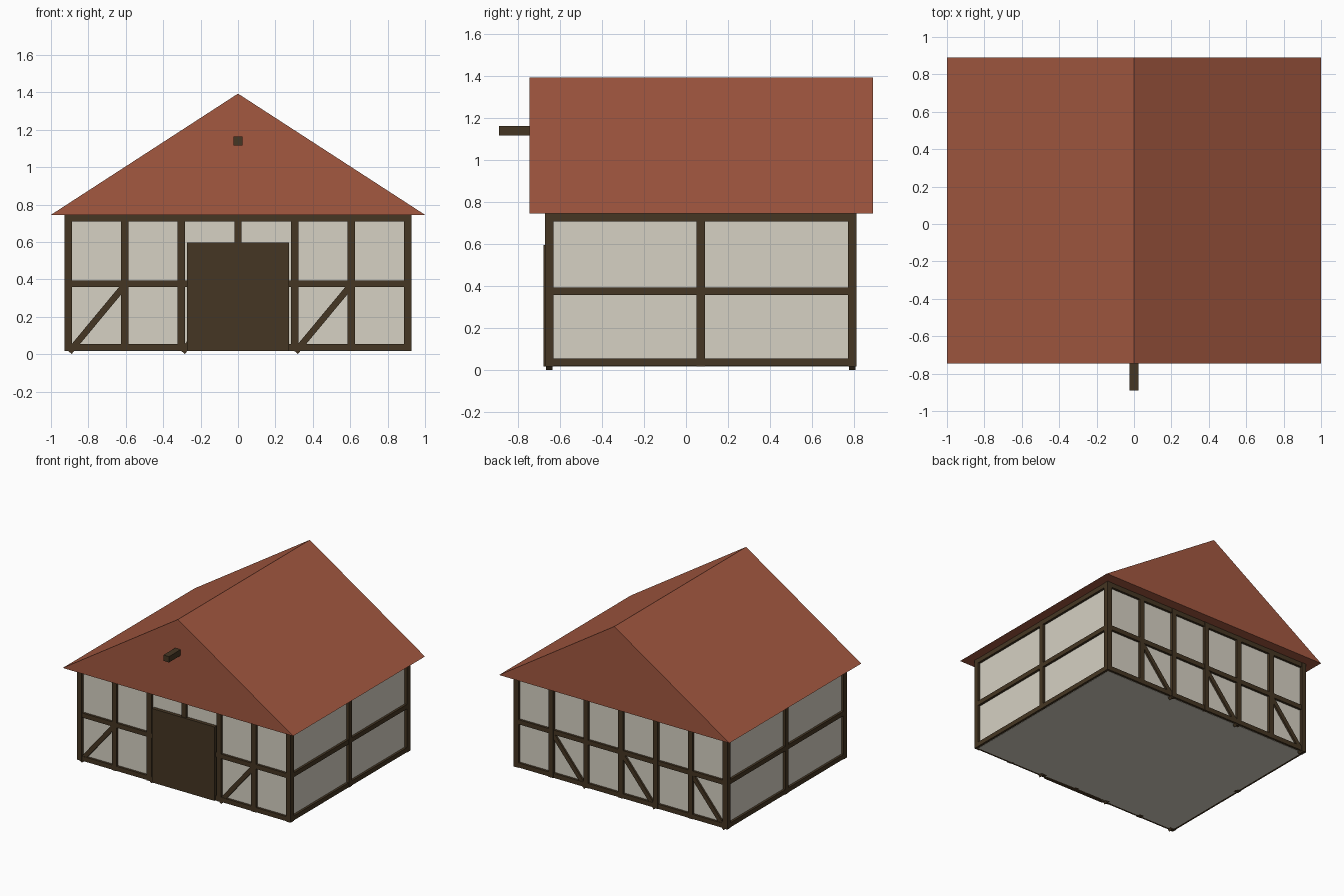
import bpy, bmesh, math
from mathutils import Matrix, Vector

if "Cube" in bpy.data.objects:
    bpy.data.objects.remove(bpy.data.objects["Cube"])


def material(name, hex_colour):
    def lin(c):
        return c / 12.92 if c <= 0.04045 else ((c + 0.055) / 1.055) ** 2.4
    m = bpy.data.materials.new(name)
    m.diffuse_color = [lin(int(hex_colour[i:i + 2], 16) / 255) for i in (0, 2, 4)] + [1]
    m.use_nodes = True
    m.node_tree.nodes["Principled BSDF"].inputs["Base Color"].default_value = m.diffuse_color
    return m


PLASTER = material("plaster", "d6d1c3")
TIMBER = material("dark_timber", "453623")
ROOF = material("roof_tile_red", "a35840")


def finish(name, bm, mat):
    bmesh.ops.recalc_face_normals(bm, faces=bm.faces)
    me = bpy.data.meshes.new(name)
    bm.to_mesh(me)
    bm.free()
    me.materials.append(mat)
    ob = bpy.data.objects.new(name, me)
    bpy.context.collection.objects.link(ob)
    return ob


def box(name, x, y, z, mat):
    """Box from (min, max) ranges."""
    bm = bmesh.new()
    size = [r[1] - r[0] for r in (x, y, z)]
    mid = Vector([(r[0] + r[1]) / 2 for r in (x, y, z)])
    bmesh.ops.create_cube(bm, size=1, matrix=Matrix.Translation(mid) @ Matrix.Diagonal((*size, 1)))
    return finish(name, bm, mat)


def brace(name, a, b, y, width, depth):
    """Diagonal bar in the xz plane."""
    (ax, az), (bx, bz) = a, b
    length = math.hypot(bx - ax, bz - az)
    rot = Matrix.Rotation(-math.atan2(bz - az, bx - ax), 4, 'Y')
    bm = bmesh.new()
    bmesh.ops.create_cube(bm, size=1, matrix=Matrix.Translation(((ax + bx) / 2, y, (az + bz) / 2))
                          @ rot @ Matrix.Diagonal((length, depth, width, 1)))
    return finish(name, bm, TIMBER)


HX, CY, HY = 0.907, 0.07, 0.722     # wall half width, centre and half depth
Z0, Z1, T = 0.017, 0.745, 0.02      # wall bottom, top, half timber thickness
BAY = HX / 3

# Plaster walls
box("walls", (-HX, HX), (CY - HY, CY + HY), (Z0, Z1), PLASTER)

rails = {"bottom": 0.037, "middle": 0.376, "top": 0.727}
for side, s in (("front", -1), ("back", 1)):
    y = CY + s * HY
    # Upright posts
    for i in range(-3, 4):
        box(f"{side}_post", (i * BAY - T, i * BAY + T), (y - T, y + T), (Z0, Z1), TIMBER)
    # Horizontal rails
    for n, z in rails.items():
        box(f"{side}_{n}_rail", (-HX, HX), (y - T + 0.002, y + T - 0.002),
            (z - 0.018, z + 0.018), TIMBER)
    # Diagonal braces in every other bay
    for i in (-3, -1, 1):
        brace(f"{side}_brace", (i * BAY + 0.005, 0.012), ((i + 1) * BAY, 0.37), y, 0.034, 0.03)

for side, s in (("left", -1), ("right", 1)):
    x = s * HX
    # Middle post and side rails
    box(f"{side}_post", (x - T, x + T), (CY - T, CY + T), (Z0, Z1), TIMBER)
    for n, z in rails.items():
        box(f"{side}_{n}_rail", (x - T + 0.002, x + T - 0.002), (CY - HY, CY + HY),
            (z - 0.018, z + 0.018), TIMBER)

# Barn door
box("door", (-0.272, 0.272), (-0.68, -0.64), (Z0, 0.597), TIMBER)

# Gable roof prism
bm = bmesh.new()
front = bm.faces.new([bm.verts.new((x, -0.745, z)) for x, z in ((-1, 0.745), (1, 0.745), (0, 1.393))])
ext = bmesh.ops.extrude_face_region(bm, geom=[front], use_keep_orig=True)
bmesh.ops.translate(bm, vec=(0, 1.635, 0),
                    verts=[v for v in ext["geom"] if isinstance(v, bmesh.types.BMVert)])
finish("roof", bm, ROOF)

# Hoist beam on the front gable
box("hoist_beam", (-0.024, 0.024), (-0.89, -0.73), (1.117, 1.163), TIMBER)
